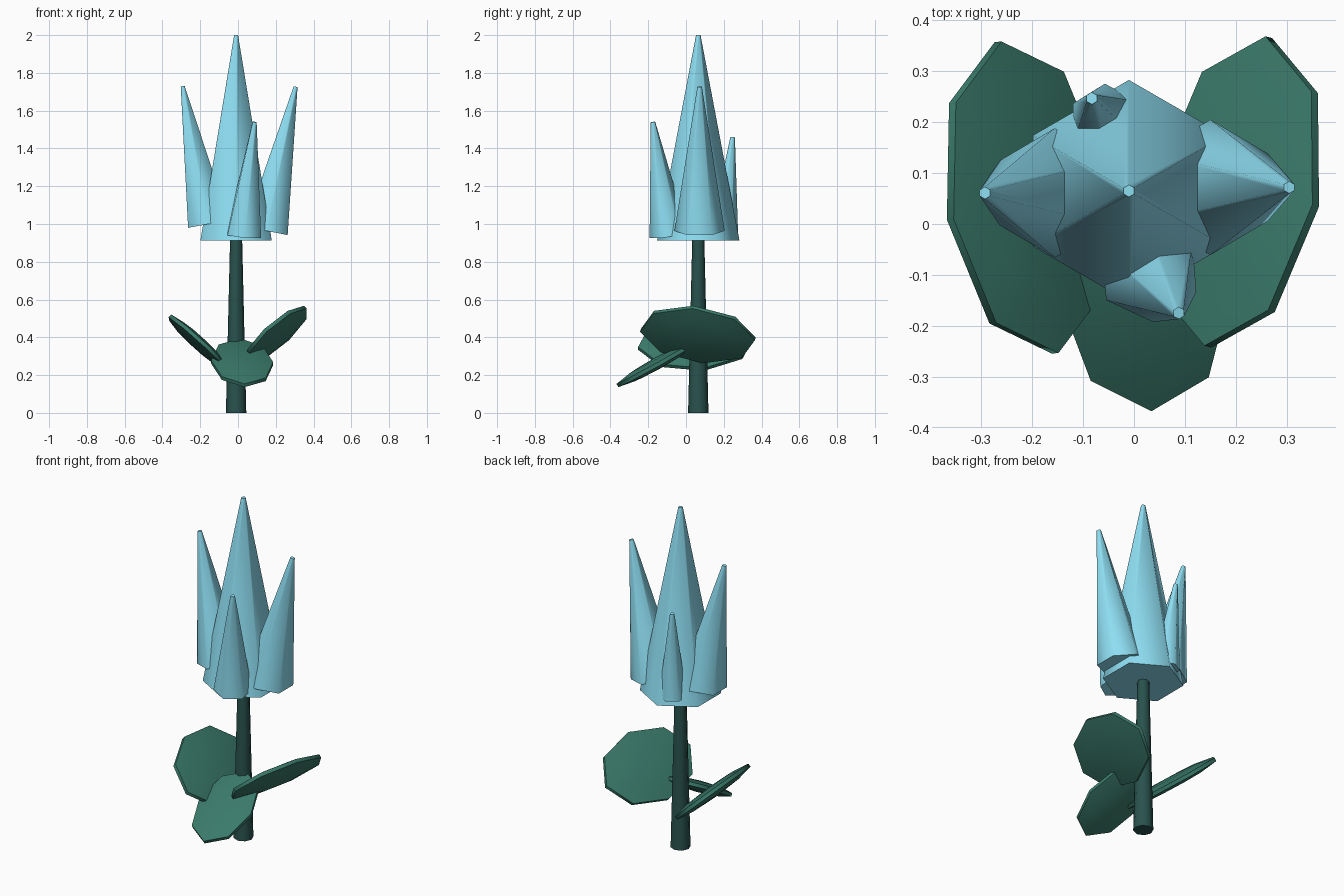
import bpy, bmesh
from math import cos, sin, tau, radians
from mathutils import Vector

if "Cube" in bpy.data.objects:
    bpy.data.objects.remove(bpy.data.objects["Cube"])


def material(name, rgb):
    m = bpy.data.materials.new(name)
    m.diffuse_color = (*rgb, 1)
    m.use_nodes = True
    m.node_tree.nodes["Principled BSDF"].inputs["Base Color"].default_value = m.diffuse_color
    return m


CRYSTAL = material("crystal_blue", (0.27, 0.73, 0.89))
LEAF = material("leaf_green", (0.042, 0.195, 0.145))
STEM = material("stem_green", (0.022, 0.085, 0.075))


def ring(c, u, v, n):
    return [c + u * cos(tau * i / n) + v * sin(tau * i / n) for i in range(n)]


def loft(name, rings, mat, poles=None):
    """Closed solid through matching rings, ended by flat caps or by poles."""
    bm = bmesh.new()
    loops = [[bm.verts.new(p) for p in r] for r in rings]
    n = len(loops[0])
    for a, b in zip(loops, loops[1:]):
        for i in range(n):
            j = (i + 1) % n
            bm.faces.new((a[i], a[j], b[j], b[i]))
    for k, loop in enumerate((loops[0], loops[-1])):
        if poles:
            p = bm.verts.new(poles[k])
            for i in range(n):
                bm.faces.new((loop[i], loop[(i + 1) % n], p))
        else:
            bm.faces.new(loop)
    bmesh.ops.recalc_face_normals(bm, faces=bm.faces)
    mesh = bpy.data.meshes.new(name)
    bm.to_mesh(mesh)
    bm.free()
    mesh.materials.append(mat)
    ob = bpy.data.objects.new(name, mesh)
    bpy.context.collection.objects.link(ob)
    bpy.ops.object.select_all(action='DESELECT')
    ob.select_set(True)
    bpy.context.view_layer.objects.active = ob
    bpy.ops.object.shade_smooth_by_angle(angle=radians(65))


def spike(name, base, tip, r1, r2, sides, mat):
    """Tapered prism whose ends are square to its axis."""
    base, tip = Vector(base), Vector(tip)
    axis = (tip - base).normalized()
    u = Vector((0, 0, 1)).cross(axis)
    u = u.normalized() if u.length > 1e-4 else Vector((0, 1, 0))
    v = axis.cross(u)
    loft(name, [ring(base, u * r1, v * r1, sides), ring(tip, u * r2, v * r2, sides)], mat)


def leaf(name, centre, u, v, half=0.032):
    """Flattened eight-sided ball: thin rim, thicker middle."""
    c, u, v = Vector(centre), Vector(u), Vector(v)
    n = u.cross(v).normalized() * half
    rings = []
    for lat in (-54, -18, 18, 54):
        s = cos(radians(lat)) / cos(radians(18))
        rings.append(ring(c + n * sin(radians(lat)), u * s, v * s, 8))
    loft(name, rings, LEAF, poles=(c - n, c + n))


# Stem
spike("stem", (-0.01, 0.065, 0), (-0.01, 0.065, 0.96), 0.054, 0.031, 8, STEM)

# Crystal cluster: tall centre spike and four leaning ones
spike("centre_crystal", (-0.01, 0.065, 0.913), (-0.01, 0.065, 2.0), 0.218, 0.012, 6, CRYSTAL)
spike("right_crystal", (0.15, 0.072, 0.964), (0.305, 0.072, 1.727), 0.133, 0.012, 6, CRYSTAL)
spike("left_crystal", (-0.156, 0.061, 1.0), (-0.293, 0.061, 1.73), 0.127, 0.012, 6, CRYSTAL)
spike("front_crystal", (0.03, -0.091, 0.94), (0.088, -0.175, 1.54), 0.103, 0.012, 6, CRYSTAL)
spike("back_crystal", (-0.055, 0.202, 0.955), (-0.083, 0.247, 1.46), 0.074, 0.012, 6, CRYSTAL)

# Leaves
leaf("right_leaf", (0.205, 0.063, 0.415), (0.060, 0.304, -0.022), (0.152, -0.027, 0.145))
leaf("left_leaf", (-0.211, 0.052, 0.372), (-0.056, 0.306, 0.030), (-0.150, -0.043, 0.142))
leaf("front_leaf", (0.022, -0.148, 0.265), (0.012, -0.215, -0.120), (0.164, 0.005, -0.005))
